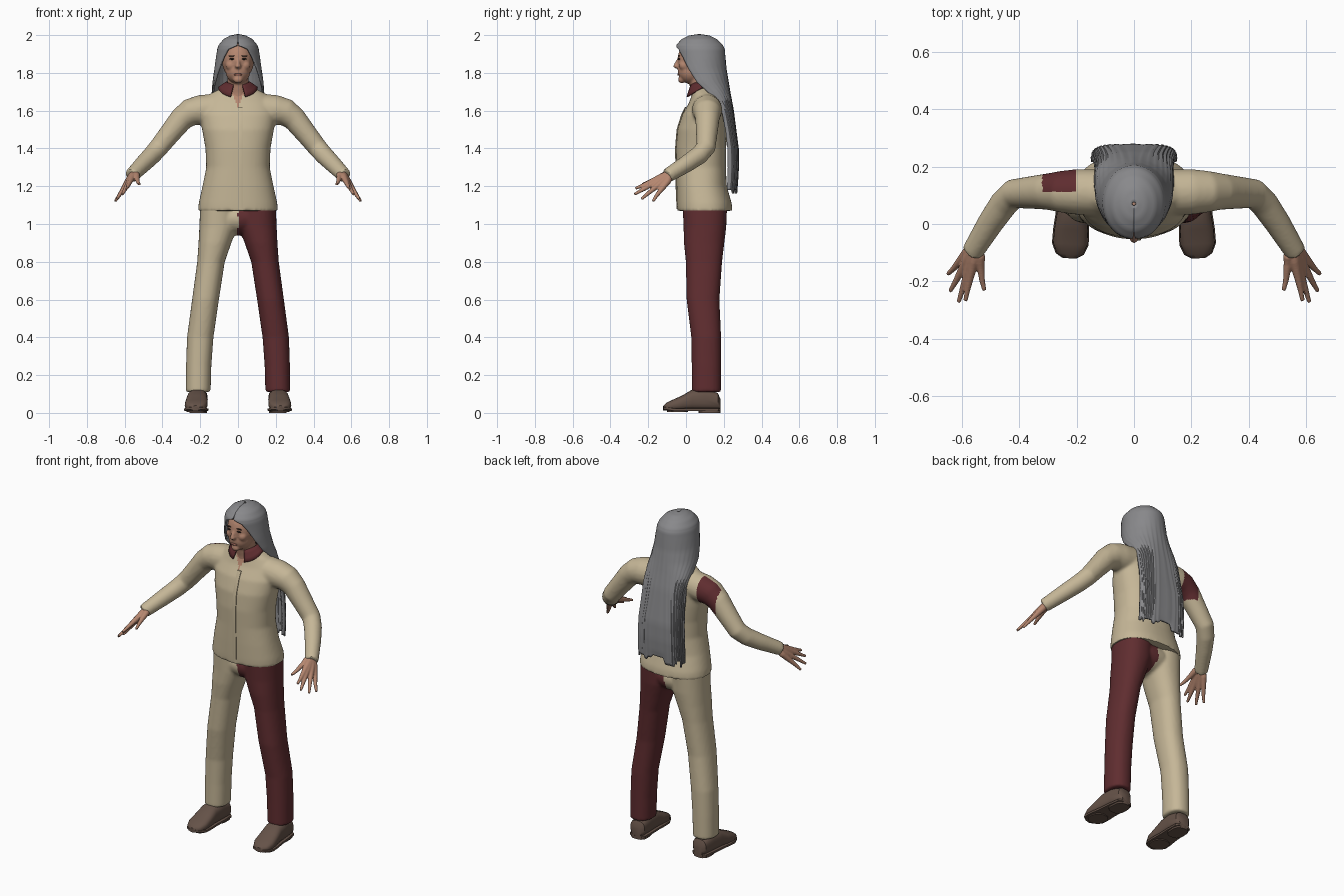
import bpy, bmesh, math, random
from mathutils import Vector as V, Matrix

if "Cube" in bpy.data.objects:
    bpy.data.objects.remove(bpy.data.objects["Cube"])

random.seed(4)

def material(name, *rgb):
    m = bpy.data.materials.new(name)
    m.diffuse_color = (*rgb, 1)
    m.use_nodes = True
    m.node_tree.nodes["Principled BSDF"].inputs["Base Color"].default_value = m.diffuse_color
    return m

TAN = material("tan_cloth", .56, .47, .31)
RED = material("maroon_cloth", .115, .026, .029)
SKIN = material("skin", .46, .24, .16)
HAIR = material("grey_hair", .25, .25, .26)
DARK = material("dark_hair", .045, .045, .047)
SHOE = material("brown_leather", .13, .085, .065)
EYE = material("eye_brown", .03, .018, .014)
LIP = material("lip", .30, .12, .09)

def power(t, p):
    return math.copysign(abs(t) ** p, t)

def ellipse(c, u, v, p=1, n=32):
    """Superellipse ring around c with half axes u and v."""
    angles = [2 * math.pi * i / n for i in range(n)]
    return [V(c) + V(u) * power(math.cos(a), p) + V(v) * power(math.sin(a), p) for a in angles]

def loft(bm, rings):
    """Closed skin through rings of equal length."""
    rows = [[bm.verts.new(q) for q in r] for r in rings]
    n = len(rows[0])
    for a, b in zip(rows, rows[1:]):
        for i in range(n):
            bm.faces.new((a[i], a[(i + 1) % n], b[(i + 1) % n], b[i]))
    bm.faces.new(rows[0])
    bm.faces.new(rows[-1])

def tube(bm, pts, radii, n=20):
    pts = [V(q) for q in pts]
    rings = []
    for i, q in enumerate(pts):
        t = (pts[min(i + 1, len(pts) - 1)] - pts[max(i - 1, 0)]).normalized()
        u = t.cross(V((0.1, 1, 0.1))).normalized()
        rings.append(ellipse(q, u * radii[i], t.cross(u) * radii[i], 1, n))
    loft(bm, rings)

def ball(bm, c, r):
    bmesh.ops.create_uvsphere(bm, u_segments=24, v_segments=16, radius=1,
                              matrix=Matrix.Translation(c) @ Matrix.Diagonal((*r, 1)))

def finish(name, bm, mats, rule=None, voxel=0, smooth=4):
    """Make an object; optionally fuse its volumes and colour faces by a rule."""
    bmesh.ops.recalc_face_normals(bm, faces=bm.faces)
    mesh = bpy.data.meshes.new(name)
    bm.to_mesh(mesh)
    bm.free()
    ob = bpy.data.objects.new(name, mesh)
    bpy.context.collection.objects.link(ob)
    if voxel:
        m = ob.modifiers.new("fuse", 'REMESH')
        m.mode, m.voxel_size = 'VOXEL', voxel
        m = ob.modifiers.new("soften", 'SMOOTH')
        m.factor, m.iterations = .5, smooth
        dg = bpy.context.evaluated_depsgraph_get()
        new = bpy.data.meshes.new_from_object(ob.evaluated_get(dg))
        ob.modifiers.clear()
        ob.data = new
        new.name = name
    ob.data.materials.clear()
    for m in mats:
        ob.data.materials.append(m)
    if rule:
        for f in ob.data.polygons:
            f.material_index = rule(f.center)
    return ob

# Shirt: torso and sleeves fused
bm = bmesh.new()
torso = [(1.07, .10, .212, .146), (1.11, .097, .208, .145), (1.2, .083, .188, .133),
         (1.3, .08, .168, .131), (1.4, .08, .172, .133), (1.5, .085, .19, .13),
         (1.58, .095, .2, .115), (1.64, .105, .185, .09), (1.69, .105, .145, .072),
         (1.72, .095, .088, .062), (1.735, .09, .06, .05)]
loft(bm, [ellipse((0, y, z), (rx, 0, 0), (0, ry, 0), .88, 48) for z, y, rx, ry in torso])
for s in (-1, 1):
    tube(bm, [(s * x, y, z) for x, y, z in
              ((.12, .11, 1.61), (.2, .112, 1.603), (.255, .113, 1.59), (.3, .113, 1.555), (.36, .11, 1.48),
               (.42, .105, 1.405), (.455, .07, 1.365), (.5, .005, 1.32), (.565, -.1, 1.255))],
         (.08, .08, .073, .064, .057, .052, .05, .046, .038))

def shirt_rule(c):
    if -.32 < c.x < -.205 and c.y > .115 and c.z > 1.5:
        return 1                                   # patch behind the upper arm
    return 2 if c.y < .08 and c.z > 1.62 and abs(c.x) < (c.z - 1.62) * .45 else 0
finish("shirt", bm, [TAN, RED, SKIN], shirt_rule, .009, 5)

# Shirt front flap
bm = bmesh.new()
front = [(1.08, -.049), (1.2, -.054), (1.3, -.055), (1.4, -.057), (1.5, -.049), (1.58, -.024), (1.62, -.004)]
loft(bm, [ellipse((.012, y + .002, z), (.012, 0, 0), (0, .003, 0), .4, 12) for z, y in front])
finish("shirt_placket", bm, [TAN])

# Collar: flared open band with front points
bm = bmesh.new()
rows = []
for k in range(4):
    t, row = k / 3, []
    for i in range(33):
        a = math.radians(-158 + i * 316 / 32)
        f = max(0, -math.cos(a))
        row.append(bm.verts.new(((.062 + .043 * t) * math.sin(a), .082 + (.06 + .025 * t) * math.cos(a),
                                 1.755 - .012 * f - t * (.03 + .042 * f))))
    rows.append(row)
for a, b in zip(rows, rows[1:]):
    for i in range(32):
        bm.faces.new((a[i], a[i + 1], b[i + 1], b[i]))
finish("collar", bm, [RED]).modifiers.new("cloth", 'SOLIDIFY').thickness = .008

# Two-coloured trousers
bm = bmesh.new()
leg = [(.11, .211, .108, .066, .078), (.25, .208, .108, .067, .078), (.4, .2, .107, .07, .079),
       (.6, .172, .09, .071, .087), (.8, .143, .095, .073, .096), (.9, .122, .096, .087, .107),
       (.98, .105, .1, .1, .113), (1.1, .1, .1, .1, .118)]
for s in (-1, 1):
    loft(bm, [ellipse((s * x, y, z), (rx, 0, 0), (0, ry, 0), .9) for z, x, y, rx, ry in leg])
ball(bm, (0, .1, 1.03), (.17, .112, .09))
finish("trousers", bm, [TAN, RED], lambda c: int(c.x > 0), .009)

# Shoes with soles and heels
upper = [(.182, .03, .075), (.168, .046, .105), (.1, .052, .128), (.03, .054, .122), (-.02, .059, .092),
         (-.07, .06, .07), (-.105, .045, .053), (-.12, .02, .038)]
for s, side in ((-1, "right"), (1, "left")):
    turn = Matrix.Translation((s * .215, .05, 0)) @ Matrix.Rotation(s * .06, 4, 'Z') @ Matrix.Translation((0, -.05, 0))
    bm = bmesh.new()
    loft(bm, [ellipse((0, y, (h + .012) / 2), (w, 0, 0), (0, 0, (h - .012) / 2), .75, 24) for y, w, h in upper])
    bm.transform(turn)
    finish(side + "_shoe", bm, [SHOE])
    bm = bmesh.new()
    loft(bm, [ellipse((0, y, .017 + (.006 if y < -.09 else 0)), (w + .004, 0, 0), (0, 0, .008), .35, 16)
              for y, w, h in upper])
    loft(bm, [ellipse((0, .125, z), (.047, 0, 0), (0, .058, 0), .7, 24) for z in (0, .02)])
    loft(bm, [ellipse((0, -.045, z), (.052, 0, 0), (0, .055, 0), .9, 24) for z in (.004, .02)])
    bm.transform(turn)
    finish(side + "_sole", bm, [SHOE])

# Hands: fingers fanned out from the wrist
tips = [(.65, -.175, 1.12, .52), (.642, -.235, 1.132, .52), (.612, -.273, 1.157, .52),
        (.588, -.268, 1.188, .52), (.522, -.232, 1.21, .45)]
for s, side in ((-1, "right"), (1, "left")):
    bm = bmesh.new()
    wrist = V((s * .555, -.085, 1.263))
    for x, y, z, k in tips:
        tip = V((s * x, y, z))
        spread = (tip - V((s * .61, -.24, 1.16))) * .12
        knuckle = wrist.lerp(tip, k)
        tube(bm, [wrist, wrist.lerp(tip, .22) + spread, knuckle + spread * .5, knuckle.lerp(tip, .55), tip],
             (.022, .019, .014, .0105, .0075), 12)
    finish(side + "_hand", bm, [SKIN], None, .0045, 3)

# Head: skull, jaw, nose and neck fused
bm = bmesh.new()
ball(bm, (0, .06, 1.87), (.086, .105, .11))
ball(bm, (0, .025, 1.81), (.066, .068, .068))
ball(bm, (0, -.022, 1.765), (.026, .02, .02))
tube(bm, [(0, -.036, 1.875), (0, -.05, 1.85), (0, -.056, 1.836), (0, -.04, 1.826)], (.009, .011, .014, .008), 12)
ball(bm, (0, -.046, 1.834), (.019, .012, .009))
tube(bm, [(0, .09, 1.62), (0, .082, 1.7), (0, .065, 1.79)], (.06, .056, .056))
for s in (-1, 1):
    ball(bm, (s * .038, -.008, 1.84), (.028, .03, .028))
finish("head", bm, [SKIN], None, .006, 3)

# Eyes, brows and mouth
bm = bmesh.new()
for s in (-1, 1):
    ball(bm, (s * .032, -.037, 1.874), (.014, .006, .005))
    ball(bm, (s * .034, -.037, 1.89), (.018, .005, .003))
finish("eyes_and_brows", bm, [EYE])
bm = bmesh.new()
ball(bm, (0, -.040, 1.791), (.022, .006, .006))
finish("mouth", bm, [LIP])

# Long hair: rows of (z, centre y, half width, half depth, half angle, squareness)
keys = [(2.0, .07, .006, .006, 180, 1), (1.993, .07, .04, .052, 180, 1), (1.975, .07, .073, .09, 180, 1),
        (1.945, .072, .098, .119, 178, 1), (1.925, .075, .105, .125, 152, 1), (1.88, .08, .112, .124, 138, 1),
        (1.82, .085, .12, .124, 124, 1), (1.75, .105, .13, .115, 112, .95), (1.69, .145, .134, .085, 100, .85),
        (1.6, .195, .132, .052, 92, .7), (1.5, .21, .135, .05, 90, .6), (1.4, .22, .14, .053, 90, .5),
        (1.3, .222, .144, .052, 90, .5), (1.23, .22, .145, .05, 90, .5), (1.18, .217, .145, .048, 90, .5)]
COLS, SUB = 56, 4
jag = [random.choice((-1, 0, 0, 1)) * .018 for i in range(COLS // 3 + 1)]
bm = bmesh.new()
rows = []
for k in range((len(keys) - 1) * SUB + 1):
    j = min(k // SUB, len(keys) - 2)
    t = k / SUB - j
    z, cy, w, d, ang, p = [a + (b - a) * t for a, b in zip(keys[j], keys[j + 1])]
    low = min(1, max(0, (1.9 - z) / .3))
    row = []
    for i in range(COLS + 1):
        a = math.radians(ang) * (2 * i / COLS - 1)
        g = 1 + low * .035 * math.sin(i * 2.1)              # strand ripple
        drop = jag[i // 3] * max(0, (1.23 - z) / .05)       # ragged ends
        row.append(bm.verts.new((w * power(math.sin(a), p) * (1 + (g - 1) * .3),
                                 cy + d * power(math.cos(a), p) * g, z + drop)))
    rows.append(row)
for a, b in zip(rows, rows[1:]):
    for i in range(COLS):
        f = bm.faces.new((a[i], a[i + 1], b[i + 1], b[i]))
        z = f.calc_center_median().z
        f.material_index = int(1.222 + jag[i // 3] * .4 < z < 1.4 + jag[-1 - i // 3])
hair = finish("long_hair", bm, [HAIR, DARK])
m = hair.modifiers.new("thickness", 'SOLIDIFY')
m.thickness, m.offset = .01, 0

# Smooth shading with crisp hems
for ob in bpy.context.scene.objects:
    ob.select_set(True)
    bpy.context.view_layer.objects.active = ob
bpy.ops.object.shade_smooth_by_angle(angle=math.radians(40))
